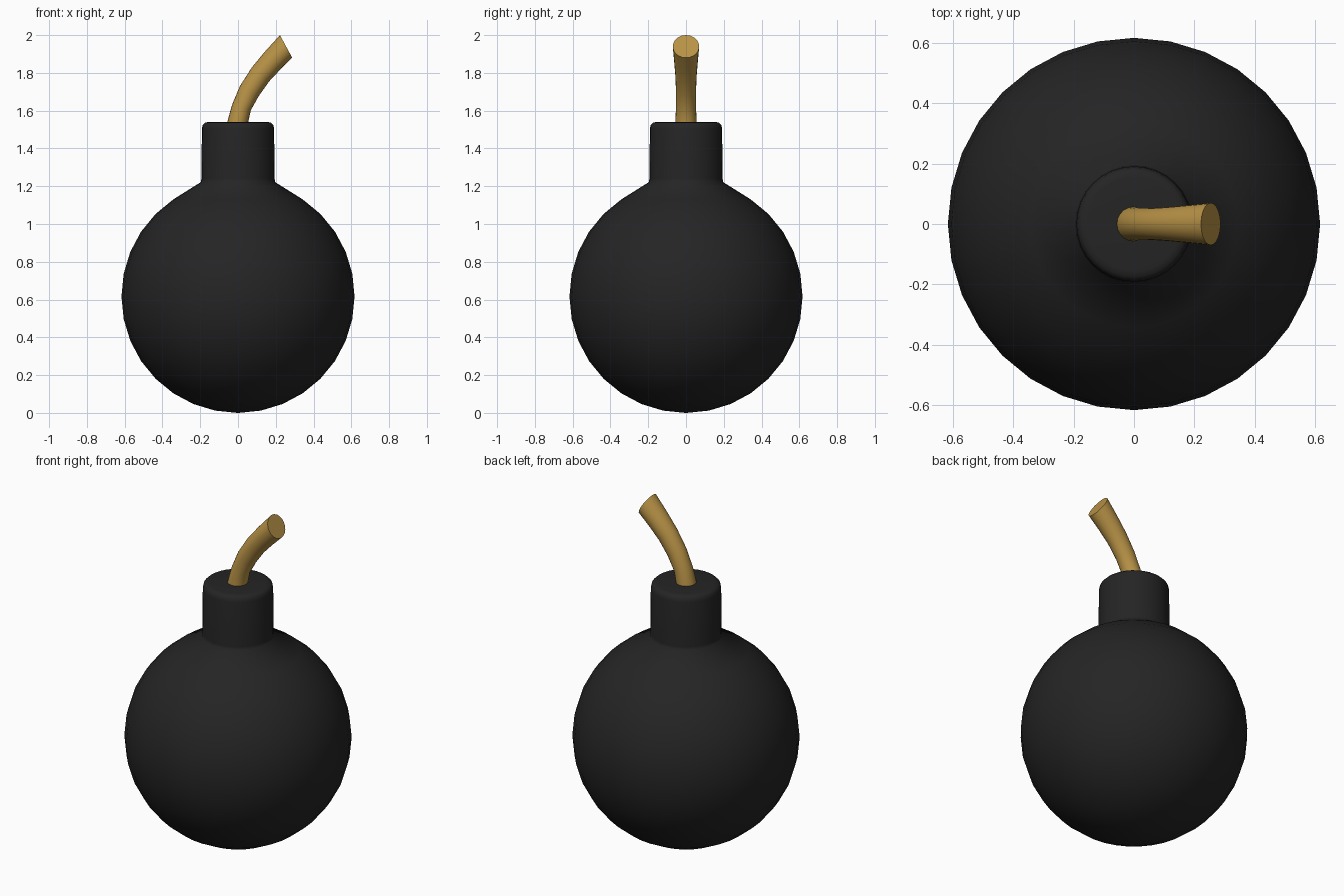
import bpy, bmesh, math

if "Cube" in bpy.data.objects:
    bpy.data.objects.remove(bpy.data.objects["Cube"])

R = 0.617      # body radius
SIDES = 32


def material(name, rgb):
    m = bpy.data.materials.new(name)
    m.diffuse_color = (*rgb, 1)
    m.use_nodes = True
    m.node_tree.nodes["Principled BSDF"].inputs["Base Color"].default_value = m.diffuse_color
    return m


def loft(name, rings, mat, angle):
    """Skin a list of closed rings, cap both ends."""
    bm = bmesh.new()
    loops = [[bm.verts.new(p) for p in ring] for ring in rings]
    n = len(loops[0])
    for a, b in zip(loops, loops[1:]):
        for i in range(n):
            j = (i + 1) % n
            bm.faces.new((a[i], a[j], b[j], b[i]))
    bm.faces.new(loops[0][::-1])
    bm.faces.new(loops[-1])
    bmesh.ops.recalc_face_normals(bm, faces=bm.faces)
    mesh = bpy.data.meshes.new(name)
    bm.to_mesh(mesh)
    bm.free()
    mesh.materials.append(mat)
    ob = bpy.data.objects.new(name, mesh)
    bpy.context.collection.objects.link(ob)
    bpy.context.view_layer.objects.active = ob
    ob.select_set(True)
    bpy.ops.object.shade_smooth_by_angle(angle=math.radians(angle))
    ob.select_set(False)
    return ob


def circle(r, z):
    return [(r * math.cos(t), r * math.sin(t), z)
            for t in (2 * math.pi * i / SIDES for i in range(SIDES))]


black = material("matte black", (0.018, 0.018, 0.018))
tan = material("rope tan", (0.48, 0.29, 0.062))

# Round body flowing into the neck, with a rounded rim on top
profile = [(0.002, 0.0)]
for k in range(1, 14):
    a = math.pi * k / 16
    profile.append((R * math.sin(a), R - R * math.cos(a)))
profile += [(0.196, 1.222), (0.194, 1.24), (0.191, 1.505), (0.187, 1.525),
            (0.175, 1.537), (0.155, 1.54), (0.03, 1.54)]
loft("bomb_body", [circle(r, z) for r, z in profile], black, 75)

# Fuse: left edge x, z, right edge x, z, half depth at each station
stations = [
    (-0.065, 1.490, 0.050, 1.490, 0.058),
    (-0.058, 1.535, 0.053, 1.535, 0.057),
    (-0.032, 1.630, 0.068, 1.602, 0.053),
    (0.010, 1.730, 0.110, 1.678, 0.053),
    (0.074, 1.830, 0.165, 1.755, 0.057),
    (0.142, 1.912, 0.225, 1.819, 0.063),
    (0.222, 2.000, 0.287, 1.880, 0.070),
]
rings = []
for lx, lz, rx, rz, d in stations:
    ring = []
    for i in range(20):
        t = 2 * math.pi * i / 20
        c = math.cos(t) / 2
        ring.append(((lx + rx) / 2 + c * (rx - lx), d * math.sin(t),
                     (lz + rz) / 2 + c * (rz - lz)))
    rings.append(ring)
loft("fuse", rings, tan, 40)
